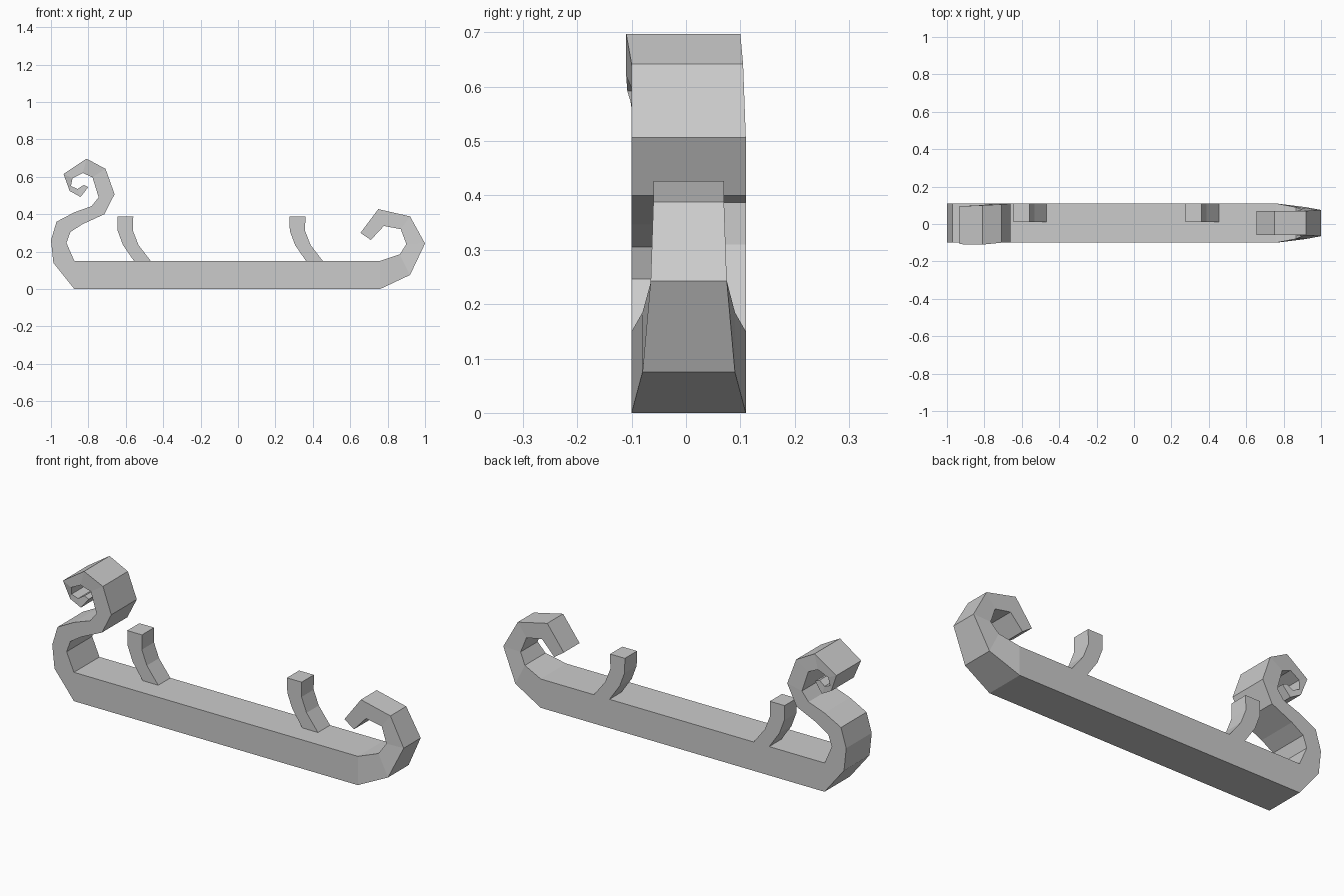
import bpy, bmesh


def sweep(name, sections):
    """Loft four-sided sections: (ax, az, bx, bz, y_front, y_back)."""
    bm = bmesh.new()
    rings = []
    for ax, az, bx, bz, y0, y1 in sections:
        rings.append([bm.verts.new(p) for p in
                      ((ax, y0, az), (bx, y0, bz), (bx, y1, bz), (ax, y1, az))])
    for r, s in zip(rings, rings[1:]):
        for i in range(4):
            j = (i + 1) % 4
            bm.faces.new((r[i], r[j], s[j], s[i]))
    bm.faces.new(rings[0])
    bm.faces.new(rings[-1])
    bmesh.ops.recalc_face_normals(bm, faces=bm.faces)
    mesh = bpy.data.meshes.new(name)
    bm.to_mesh(mesh)
    bm.free()
    ob = bpy.data.objects.new(name, mesh)
    bpy.context.collection.objects.link(ob)
    return ob


# Runner: S-shaped scroll on the left, straight bar, tapering hook on the right
W = (-0.10, 0.11)
scroll = [
    (-.825, .556, -.80, .545, -.085, .08),
    (-.858, .535, -.842, .492, -.09, .085),
    (-.893, .55, -.90, .524, -.095, .09),
    (-.885, .592, -.933, .615, -.108, .095),
    (-.83, .62, -.81, .697, -.11, .10),
    (-.778, .597, -.708, .642, -.10, .105),
    (-.745, .49, -.66, .507, *W),
    (-.783, .443, -.714, .40, *W),
    (-.875, .41, -.83, .347, *W),
    (-.97, .36, -.896, .305, *W),
    (-1.0, .26, -.917, .246, *W),
    (-.987, .14, -.897, .20, *W),
    (-.875, 0, -.875, .15, *W),
]
hook = [
    (.76, 0, .76, .15, *W),
    (.92, .075, .865, .185, -.08, .09),
    (1.0, .243, .90, .24, -.065, .075),
    (.92, .388, .87, .32, -.06, .07),
    (.75, .427, .78, .337, -.06, .07),
    (.655, .30, .71, .262, -.06, .07),
]
sweep("runner", scroll + hook)

# Curved pegs standing on the back half of the bar
for name, x in (("left_peg", -.645), ("right_peg", .275)):
    sweep(name, [(x + dx, z, x + dx + w, z, .01, .11) for dx, w, z in
                 ((.09, .09, .148), (.03, .083, .235),
                  (.002, .082, .31), (0, .085, .387))])
